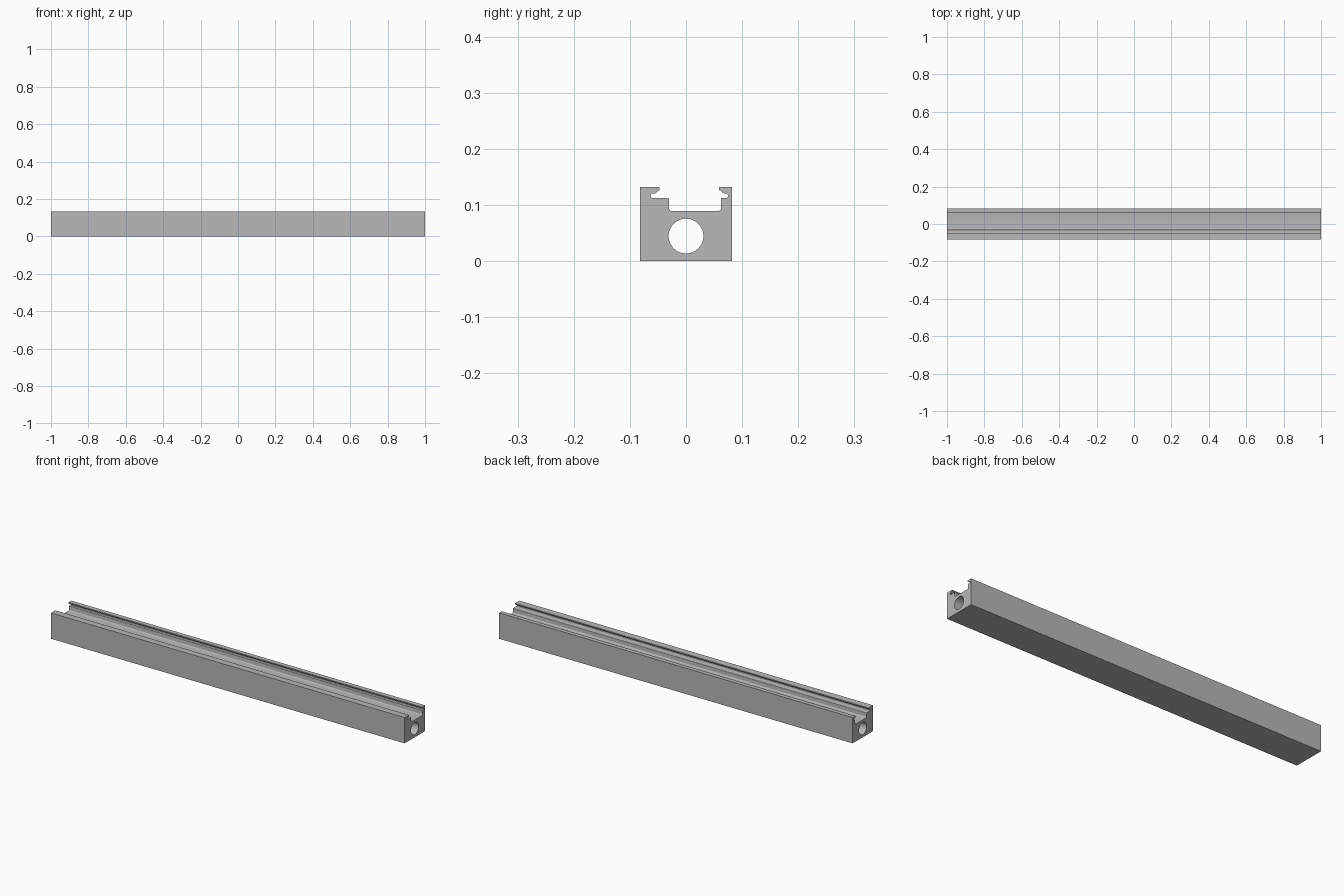
import bpy
import bmesh
from math import sin, cos, tan, pi
from mathutils import Vector

cube = bpy.data.objects.get("Cube")
if cube:
    bpy.data.objects.remove(cube, do_unlink=True)

LENGTH = 2.0
HALF_WIDTH = 0.082
HEIGHT = 0.132
BORE_RADIUS, BORE_HEIGHT, BORE_SIDES = 0.031, 0.0445, 48

grey = bpy.data.materials.new("Plain grey")
grey.use_nodes = True
colour = (0.48, 0.48, 0.48, 1)
grey.diffuse_color = colour
grey.node_tree.nodes["Principled BSDF"].inputs["Base Color"].default_value = colour


def rounded(corners, steps=5):
    """Round each (y, z, radius) corner of a closed outline with an arc."""
    outline = []
    for i, (y, z, radius) in enumerate(corners):
        p = Vector((y, z))
        if radius == 0:
            outline.append(p)
            continue
        a = (Vector(corners[i - 1][:2]) - p).normalized()
        b = (Vector(corners[(i + 1) % len(corners)][:2]) - p).normalized()
        half = a.angle(b) / 2
        centre = p + (a + b).normalized() * radius / sin(half)
        start = p + a * radius / tan(half) - centre
        end = p + b * radius / tan(half) - centre
        for k in range(steps + 1):
            d = start.lerp(end, k / steps)
            outline.append(centre + d.normalized() * radius)
    return outline


def lip(y, slot_depth, side):
    """Hooked lip from the top edge down to the ledge; side points outward."""
    return [
        (y, HEIGHT, 0.001),
        (y, 0.127, 0.0015),
        (y + side * 0.008, 0.1205, 0.002),
        (y + side * slot_depth, 0.1205, 0.0035),
        (y + side * slot_depth, 0.1125, 0.0035),
    ]


# Cross-section: block with an offset channel between two hooked lips
section = rounded(
    [(-HALF_WIDTH, 0, 0), (HALF_WIDTH, 0, 0), (HALF_WIDTH, HEIGHT, 0)]
    + lip(0.059, 0.016, 1)
    + [(0.0625, 0.1125, 0.001), (0.0625, 0.089, 0.005),
       (-0.030, 0.089, 0.005), (-0.030, 0.1125, 0.003)]
    + lip(-0.047, 0.016, -1)[::-1]
    + [(-HALF_WIDTH, HEIGHT, 0)]
)

# Round bore running the full length
bore = [Vector((BORE_RADIUS * cos(2 * pi * k / BORE_SIDES),
                BORE_HEIGHT + BORE_RADIUS * sin(2 * pi * k / BORE_SIDES)))
        for k in range(BORE_SIDES)]

# Fill the section and extrude it along the rail
bm = bmesh.new()
edges = []
for loop in (section, bore):
    verts = [bm.verts.new((-LENGTH / 2, p.x, p.y)) for p in loop]
    edges += [bm.edges.new((verts[i - 1], verts[i])) for i in range(len(verts))]
bmesh.ops.triangle_fill(bm, use_beauty=True, use_dissolve=False, edges=edges)
# Keep the starting cap as well as the extruded one
result = bmesh.ops.extrude_face_region(bm, geom=bm.faces[:], use_keep_orig=True)
moved = [g for g in result["geom"] if isinstance(g, bmesh.types.BMVert)]
bmesh.ops.translate(bm, verts=moved, vec=(LENGTH, 0, 0))
bmesh.ops.recalc_face_normals(bm, faces=bm.faces[:])

mesh = bpy.data.meshes.new("slotted_rail")
bm.to_mesh(mesh)
bm.free()
mesh.materials.append(grey)
rail = bpy.data.objects.new("slotted_rail", mesh)
bpy.context.collection.objects.link(rail)

# Smooth the bore and the small fillets, keep the corners sharp
bpy.ops.object.select_all(action="DESELECT")
rail.select_set(True)
bpy.context.view_layer.objects.active = rail
bpy.ops.object.shade_smooth_by_angle(angle=pi / 6)
